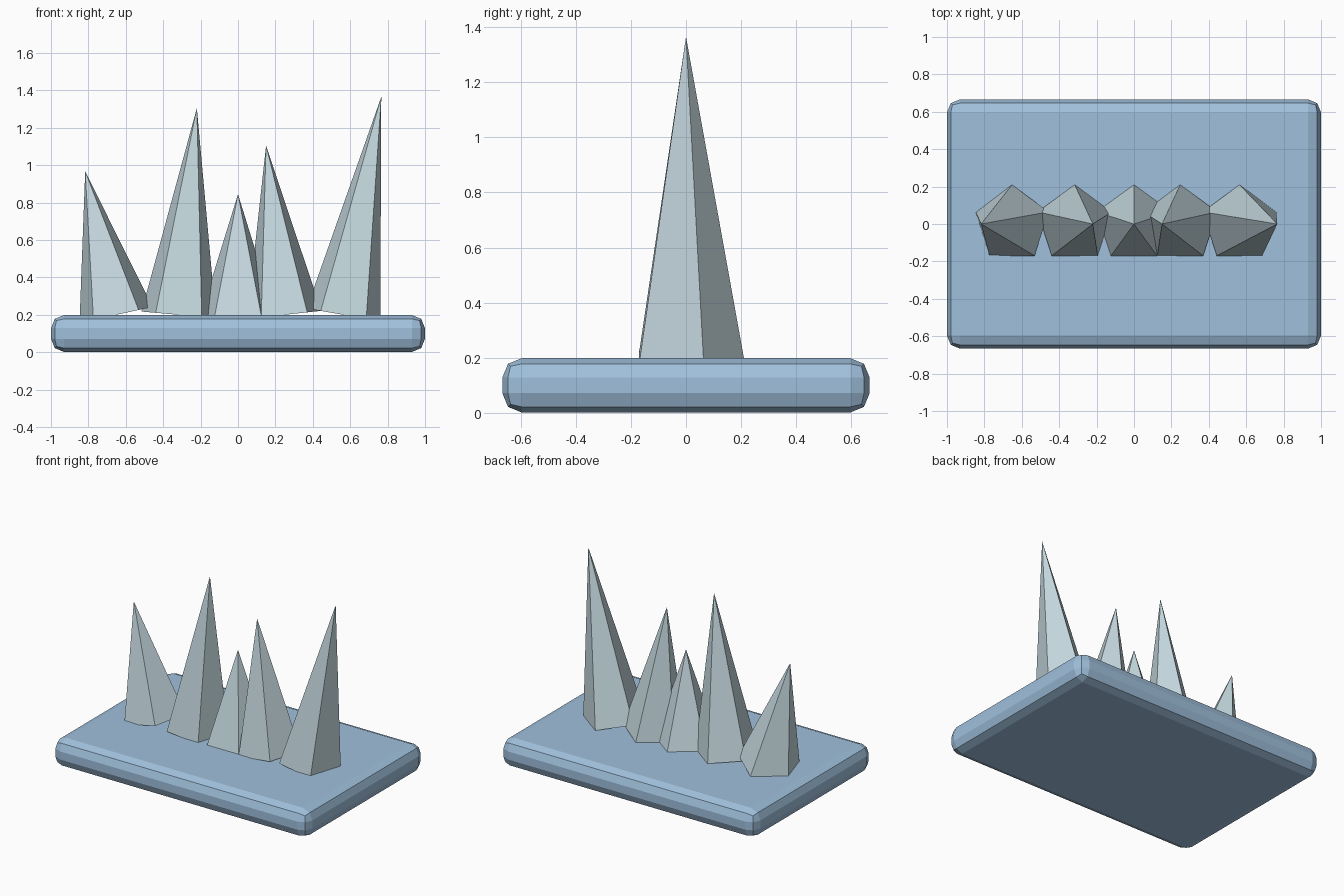
import bpy, math
from mathutils import Vector

if "Cube" in bpy.data.objects:
    bpy.data.objects.remove(bpy.data.objects["Cube"])


def material(name, rgb):
    m = bpy.data.materials.new(name)
    m.diffuse_color = (*rgb, 1)
    m.use_nodes = True
    m.node_tree.nodes["Principled BSDF"].inputs["Base Color"].default_value = m.diffuse_color
    return m


slab_blue = material("slab_blue", (0.35, 0.53, 0.72))
ice_grey = material("ice_grey", (0.56, 0.69, 0.74))

# Base slab with rounded edges
bpy.ops.mesh.primitive_cube_add(size=1, location=(0, 0, 0.1))
slab = bpy.context.object
slab.name = "base_slab"
slab.scale = (2, 1.333, 0.197)
bpy.ops.object.transform_apply(location=False, rotation=False, scale=True)
bevel = slab.modifiers.new("rounded_edges", "BEVEL")
bevel.width = 0.07
bevel.segments = 2
slab.data.materials.append(slab_blue)


# Five-sided spike leaning from its base centre to its tip
def spike(number, base_x, tip_x, tip_z):
    base = Vector((base_x, 0, 0.2))
    tip = Vector((tip_x, 0, tip_z))
    axis = tip - base
    lean = math.atan2(axis.x, axis.z)
    bpy.ops.mesh.primitive_cone_add(
        vertices=5, radius1=0.21, radius2=0, depth=axis.length,
        location=(base + tip) / 2, rotation=(0, lean, 0))
    obj = bpy.context.object
    obj.name = f"spike_{number}"
    obj.data.materials.append(ice_grey)


for i, (base_x, tip_x, tip_z) in enumerate([
        (-0.652, -0.817, 0.967),
        (-0.317, -0.22, 1.305),
        (0.0, 0.0, 0.845),
        (0.247, 0.15, 1.105),
        (0.564, 0.766, 1.365)], 1):
    spike(i, base_x, tip_x, tip_z)
